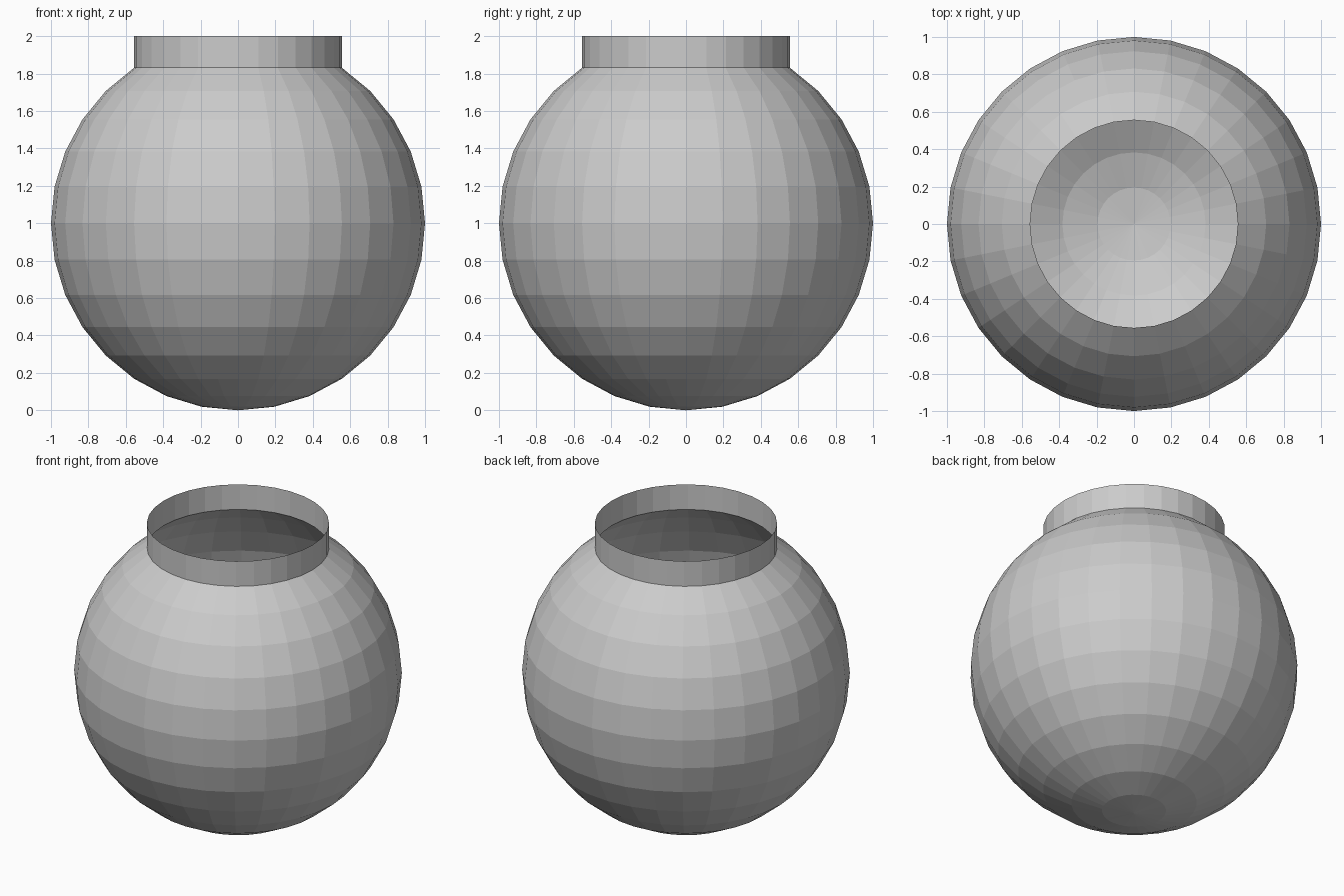
import bpy, bmesh, math

if "Cube" in bpy.data.objects:
    bpy.data.objects.remove(bpy.data.objects["Cube"])

RINGS, SEGMENTS, OPEN_RING = 16, 32, 3
rim_z = 1 + math.cos(math.pi * OPEN_RING / RINGS)

bm = bmesh.new()

# Round bowl standing on z = 0
bmesh.ops.create_uvsphere(bm, u_segments=SEGMENTS, v_segments=RINGS, radius=1)
bmesh.ops.translate(bm, verts=bm.verts, vec=(0, 0, 1))

# Open the top
bmesh.ops.delete(bm, geom=[v for v in bm.verts if v.co.z > rim_z + 0.01], context='VERTS')

# Thin straight collar raised from the opening
rim = [e for e in bm.edges if e.is_boundary]
raised = bmesh.ops.extrude_edge_only(bm, edges=rim)["geom"]
for v in raised:
    if isinstance(v, bmesh.types.BMVert):
        v.co.z = 2
bmesh.ops.recalc_face_normals(bm, faces=bm.faces)
# Keep the open shell facing outward
bm.faces.ensure_lookup_table()
f = bm.faces[0]
c = f.calc_center_median()
c.z -= 1
if f.normal.dot(c) < 0:
    bmesh.ops.reverse_faces(bm, faces=bm.faces)

mesh = bpy.data.meshes.new("round_bowl")
bm.to_mesh(mesh)
bm.free()
bpy.context.collection.objects.link(bpy.data.objects.new("round_bowl", mesh))
